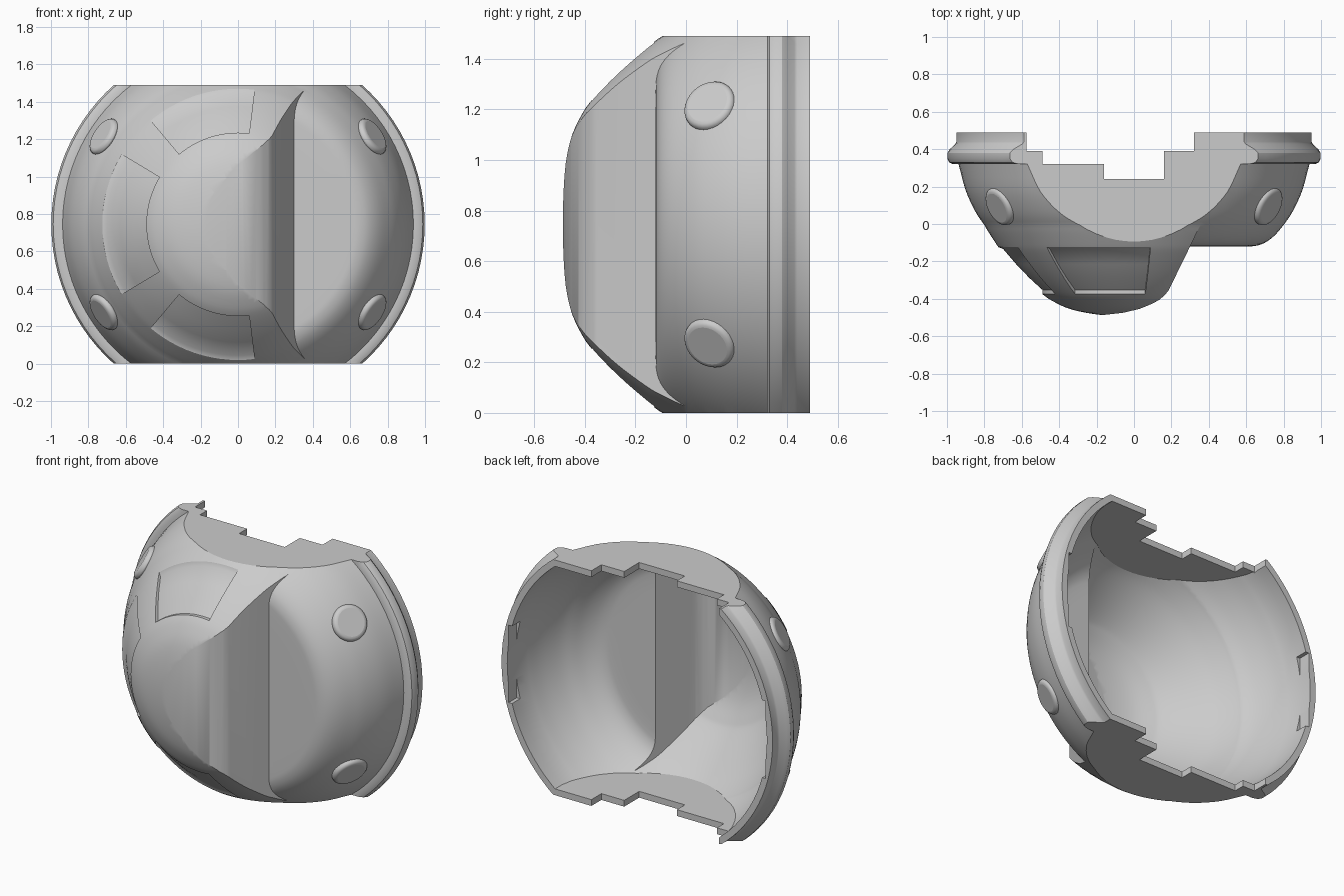
import bpy, bmesh, math
from mathutils import Vector

if "Cube" in bpy.data.objects:
    bpy.data.objects.remove(bpy.data.objects["Cube"])

CZ = 0.745          # height of the axis of revolution
H = 1.49


def smooth(pts, n=4):
    """Catmull-Rom curve through 2D points."""
    p = [Vector(q) for q in pts]
    p = [2 * p[0] - p[1]] + p + [2 * p[-1] - p[-2]]
    out = []
    for a, b, c, d in zip(p, p[1:], p[2:], p[3:]):
        for i in range(n):
            t = i / n
            out.append(0.5 * (2 * b + (c - a) * t + (2 * a - 5 * b + 4 * c - d) * t * t
                              + (3 * b - a - 3 * c + d) * t ** 3))
    out.append(p[-2])
    return [(max(0, v.x), v.y) for v in out]


def loft(name, rings, closed=False):
    """Join rings of points; capped at the ends, or closed into a full turn."""
    bm = bmesh.new()
    vs = [[bm.verts.new(p) for p in r] for r in rings]
    k, n = len(vs), len(vs[0])
    for i in range(k if closed else k - 1):
        a, b = vs[i], vs[(i + 1) % k]
        for j in range(n - 1 if closed else n):
            bm.faces.new((a[j], a[(j + 1) % n], b[(j + 1) % n], b[j]))
    if not closed:
        bm.faces.new(vs[0])
        bm.faces.new(vs[-1])
    bmesh.ops.remove_doubles(bm, verts=bm.verts, dist=1e-5)
    bmesh.ops.recalc_face_normals(bm, faces=bm.faces)
    me = bpy.data.meshes.new(name)
    bm.to_mesh(me)
    bm.free()
    ob = bpy.data.objects.new(name, me)
    bpy.context.collection.objects.link(ob)
    return ob


def turn(name, prof, a0=0, a1=360, steps=96):
    """Revolve (radius, y) points about the y axis."""
    full = a1 - a0 == 360
    rings = []
    for i in range(steps if full else steps + 1):
        a = math.radians(a0 + (a1 - a0) * i / steps)
        rings.append([(r * math.cos(a), y, CZ + r * math.sin(a)) for r, y in prof])
    return loft(name, rings, full)


def prism(name, poly, z0=-1, z1=3):
    return loft(name, [[(x, y, z) for x, y in poly] for z in (z0, z1)])


def box(name, x0, x1, y0, y1, z0, z1):
    return prism(name, [(x0, y0), (x1, y0), (x1, y1), (x0, y1)], z0, z1)


def boolean(ob, tool, op):
    m = ob.modifiers.new("bool", 'BOOLEAN')
    m.object, m.operation, m.solver = tool, op, 'MANIFOLD'
    bpy.context.view_layer.objects.active = ob
    bpy.ops.object.modifier_apply(modifier=m.name)
    bpy.data.objects.remove(tool)


def body(name, low, high, dx, dy):
    """Low dome, and tall dome sliced by the slanted front plane."""
    base = turn(name, low)
    dome = turn("dome", high)
    cut = [(.444, .18), (.3, -.12), (.185, -.355), (.165, -.38), (.135, -.405), (.1, -.425), (.03, -.454),
           (-.06, -.475), (-.17, -.487), (-.3, -.5), (-.3, -1), (1.5, -1), (1.5, .18)]
    boolean(dome, prism("slice", [(x + dx, y + dy) for x, y in cut]), 'DIFFERENCE')
    return base, dome


def join_body(base, dome, z0, z1, back):
    boolean(base, dome, 'UNION')
    boolean(base, box("slab", -2, 2, -2, back, z0, z1), 'INTERSECT')
    return base


# outer body with the bulging back rim
low = [(0, -.12), (.5, -.12)] + smooth([(.6, -.12), (.65, -.117), (.7, -.1), (.75, -.063), (.8, -.005),
                                      (.85, .07), (.9, .18), (.938, .32)])
low += [(.968, .32), (.988, .33), (.998, .35), (.998, .38), (.985, .4), (.955, .428), (.95, .44), (.95, .6), (0, .6)]
high = smooth([(0, -.49), (.17, -.487), (.33, -.458), (.43, -.415), (.5, -.366), (.6, -.27),
               (.7, -.156), (.745, -.094), (.8, -.005), (.82, .05)]) + [(.8, .13), (0, .13)]
base, dome = body("shell", low, high, 0, 0)

# recessed panels around the dome
floor = [(.49, -.7), (.49, -.352), (.56, -.288), (.63, -.215), (.70, -.133), (.74, -.118), (.95, -.7)]
for a0, a1 in ((149, 211), (83, 130), (230, 277)):
    boolean(dome, turn("panel_cut", floor, a0, a1, 20), 'DIFFERENCE')
shell = join_body(base, dome, 0, H, .49)

# hollow inside, open at the back
low_in = [(0, -.08), (.5, -.08)] + smooth([(.57, -.08), (.62, -.075), (.67, -.055), (.72, -.015), (.765, .04),
                                           (.815, .11), (.865, .22), (.9, .34)]) + [(.91, .42), (.91, .7), (0, .7)]
high_in = smooth([(0, -.445), (.17, -.44), (.32, -.405), (.43, -.35), (.48, -.315), (.57, -.225),
                  (.67, -.115), (.72, -.045), (.765, .035), (.78, .08)]) + [(.75, .16), (0, .16)]
cavity = join_body(*body("cavity", low_in, high_in, -.03, .04), .04, H - .04, 2)
boolean(shell, cavity, 'DIFFERENCE')

# stepped back edge of the top and bottom plates
steps = [(-.575, .7), (-.575, .39), (-.49, .39), (-.49, .32), (-.16, .32), (-.16, .24), (.16, .24),
         (.16, .39), (.32, .39), (.32, .7)]
boolean(shell, prism("step_cut", steps), 'DIFFERENCE')

# shallow pockets inside the rim
for s in (-1, 1):
    boolean(shell, box("pocket", min(s * .8, s * .9), max(s * .8, s * .9), .41, .6, .5, .99), 'DIFFERENCE')

# four rounded studs
studs = []
for sx in (-1, 1):
    for sz in (-1, 1):
        n = Vector((sx * .77, -.4, sz * .5)).normalized()
        c = Vector((sx * .715, .095, CZ + sz * .468))
        bpy.ops.mesh.primitive_cylinder_add(vertices=32, radius=.108, depth=.05, location=c,
                                            rotation=n.to_track_quat('Z', 'Y').to_euler())
        ob = bpy.context.object
        ob.name = "stud"
        bv = ob.modifiers.new("bevel", 'BEVEL')
        bv.width, bv.segments = .024, 4
        studs.append(ob)

for ob in [shell] + studs:
    bpy.ops.object.select_all(action='DESELECT')
    ob.select_set(True)
    bpy.context.view_layer.objects.active = ob
    bpy.ops.object.shade_smooth_by_angle(angle=math.radians(30))
